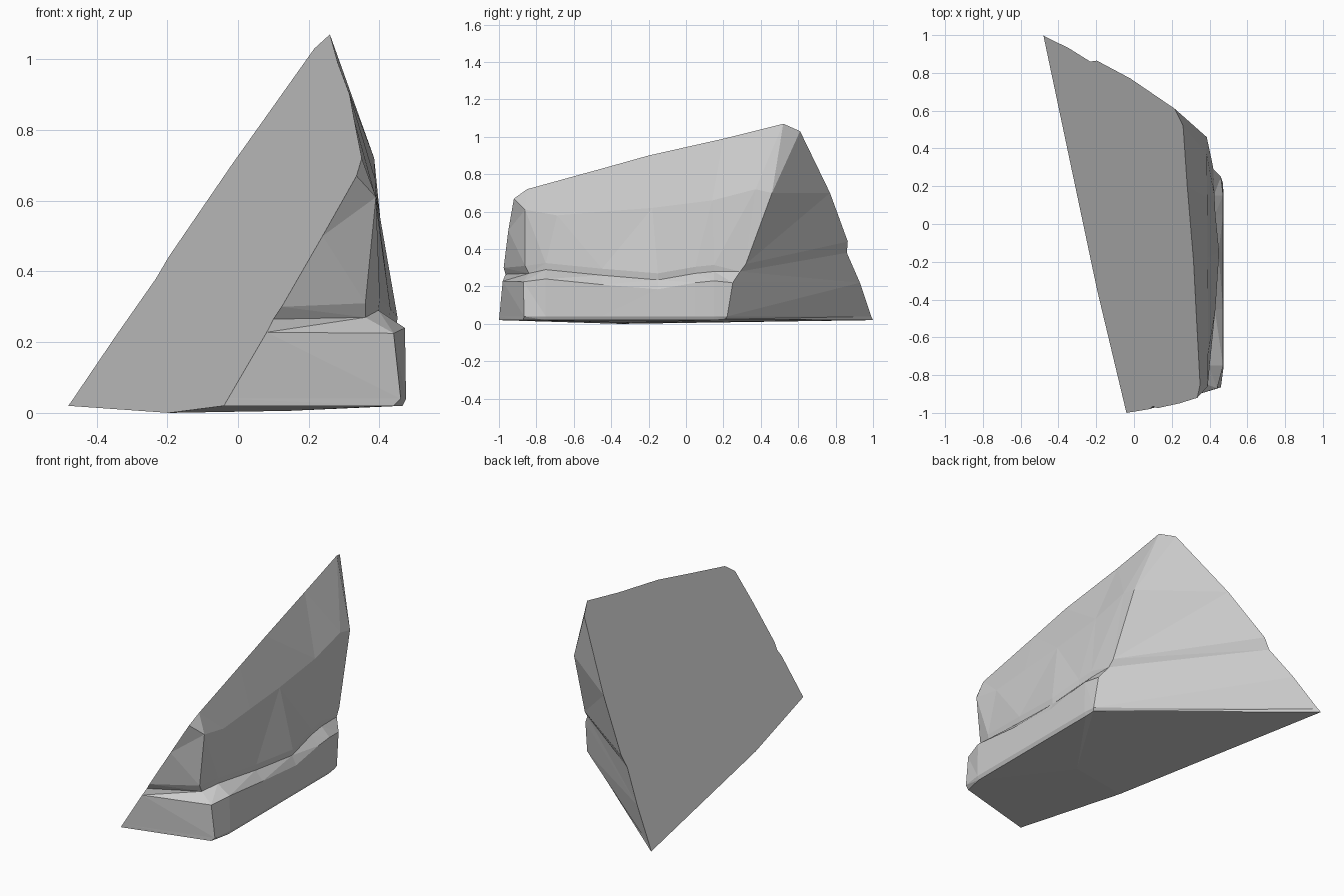
import bpy, bmesh

if "Cube" in bpy.data.objects:
    bpy.data.objects.remove(bpy.data.objects["Cube"])

# Sloping flat cut that slices the rock: x as a function of y and z
def on_cut(y, z):
    return (-0.26 - 0.22 * y + 0.604 * (z - 0.02), y, z)

# One vertical strip of the long right face, with a crease above the base ledge
def side(y, top_y, top_z, crease, depth, bulge, mid_z):
    lip = 0.472
    return [(0.465, y, 0.02), (lip + 0.003, y, 0.04), (lip, y, crease - 0.05),
            (lip - depth, y, crease), (lip - depth + 0.004, y, crease + 0.035),
            (bulge, y + 0.6 * (top_y - y), mid_z), on_cut(top_y, top_z)]

# Edges where the cut meets the front and back of the rock
front_edge = [on_cut(y, z) for y, z in
              [(-1, 0.02), (-0.998, 0.04), (-0.98, 0.228), (-0.965, 0.265),
               (-0.975, 0.3), (-0.95, 0.5), (-0.92, 0.67)]]
back_edge = [on_cut(y, z) for y, z in
             [(1, 0.02), (0.99, 0.04), (0.93, 0.22), (0.86, 0.38),
              (0.865, 0.44), (0.77, 0.7), (0.61, 1.03)]]

# Rounded corners of the rock, bottom to top
front_corner = [(0.44, -0.87, 0.02), (0.46, -0.865, 0.04), (0.44, -0.87, 0.225),
                (0.36, -0.84, 0.27), (0.36, -0.86, 0.31), (0.39, -0.86, 0.61),
                on_cut(-0.85, 0.72)]
back_corner = [(0.462, 0.21, 0.025), (0.47, 0.22, 0.04), (0.46, 0.25, 0.22),
               (0.42, 0.29, 0.28), (0.415, 0.32, 0.32), (0.385, 0.46, 0.7),
               on_cut(0.61, 1.03)]

columns = [front_edge, front_corner,
           side(-0.75, -0.65, 0.775, 0.29, 0.075, 0.392, 0.58),
           side(-0.45, -0.45, 0.83, 0.26, 0.045, 0.392, 0.6),
           side(-0.15, -0.2, 0.9, 0.235, 0.025, 0.39, 0.62),
           side(0.05, 0.2, 0.99, 0.27, 0.045, 0.388, 0.66),
           side(0.15, 0.52, 1.07, 0.28, 0.05, 0.385, 0.72),
           back_corner, back_edge]

# Loft the strips into the rock skin
bm = bmesh.new()
grid = [[bm.verts.new(p) for p in col] for col in columns]
for a, b in zip(grid, grid[1:]):
    for i in range(len(a) - 1):
        bm.faces.new((a[i], b[i], b[i + 1], a[i + 1]))

# Flat cut face
dip = bm.verts.new(on_cut(-0.35, 0.0))
ridge = [c[-1] for c in grid[1:-1]]
bm.faces.new([dip] + grid[0] + ridge + grid[-1][::-1])

# Slightly domed underside
centre = bm.verts.new((0.15, -0.3, 0.006))
rim = [dip] + [c[0] for c in grid]
for a, b in zip(rim, rim[1:] + rim[:1]):
    bm.faces.new((a, b, centre))

bmesh.ops.remove_doubles(bm, verts=bm.verts, dist=0.0005)
bmesh.ops.triangulate(bm, faces=bm.faces)
bmesh.ops.recalc_face_normals(bm, faces=bm.faces)

mesh = bpy.data.meshes.new("cliff_rock")
bm.to_mesh(mesh)
bm.free()
bpy.context.collection.objects.link(bpy.data.objects.new("cliff_rock", mesh))
